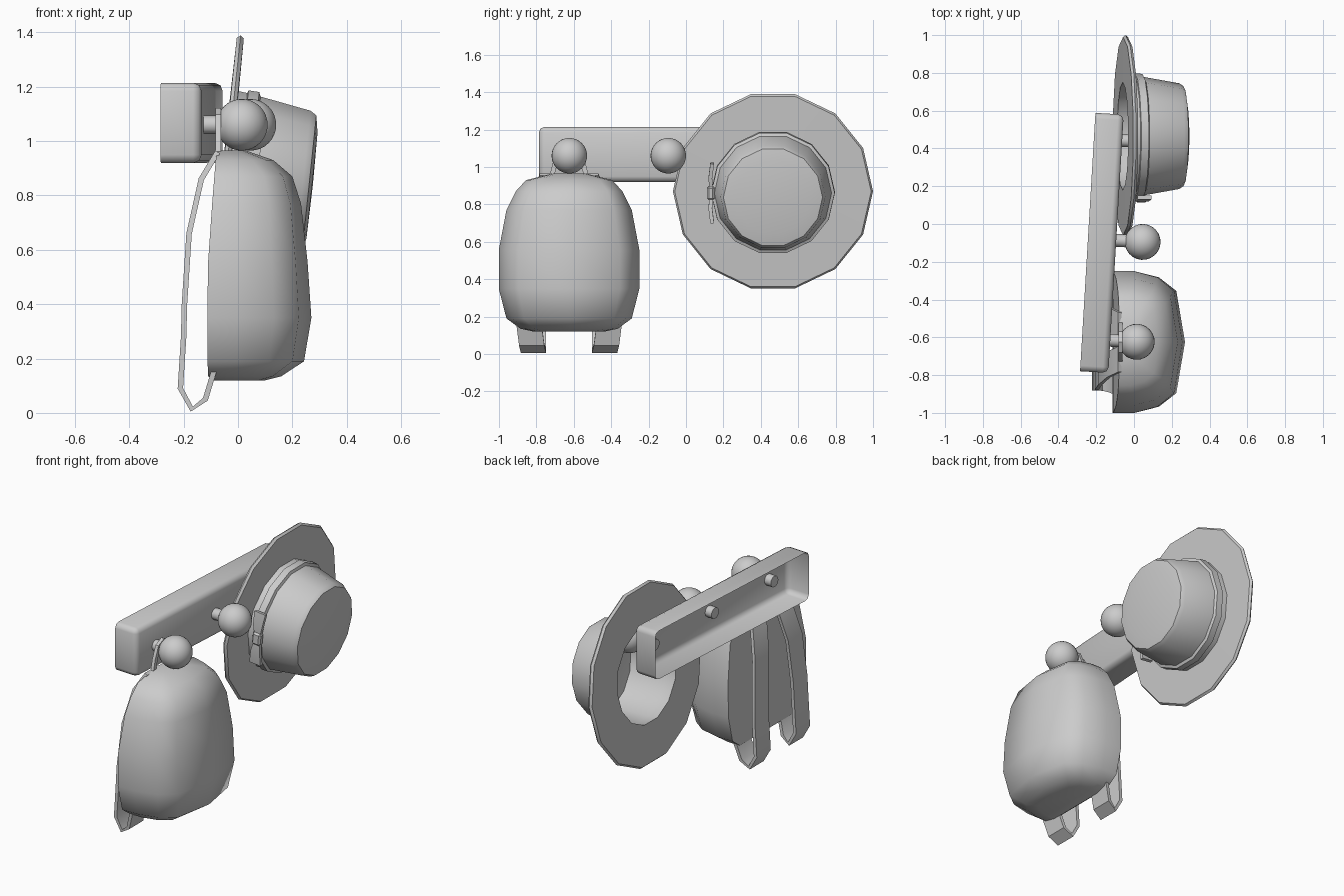
import bpy, bmesh, math
from mathutils import Matrix, Vector

if "Cube" in bpy.data.objects:
    bpy.data.objects.remove(bpy.data.objects["Cube"])


def finish(name, bm, matrix=Matrix(), angle=35):
    bmesh.ops.remove_doubles(bm, verts=bm.verts, dist=1e-4)
    bmesh.ops.recalc_face_normals(bm, faces=bm.faces)
    me = bpy.data.meshes.new(name)
    bm.to_mesh(me)
    bm.free()
    me.transform(matrix)
    for p in me.polygons:
        p.use_smooth = True
    me.set_sharp_from_angle(angle=math.radians(angle))
    ob = bpy.data.objects.new(name, me)
    bpy.context.collection.objects.link(ob)
    return ob


def loft(bm, rings, closed_path=False):
    """Skin a list of closed vertex rings."""
    rows = [[bm.verts.new(p) for p in r] for r in rings]
    n = len(rows[0])
    pairs = list(zip(rows, rows[1:])) + ([(rows[-1], rows[0])] if closed_path else [])
    for a, b in pairs:
        for i in range(n):
            j = (i + 1) % n
            bm.faces.new((a[i], a[j], b[j], b[i]))
    return rows


def lathe(name, profile, matrix, sides=14, closed=False, angle=35):
    """Turn (axial, radius) points around the local x axis."""
    bm = bmesh.new()
    steps = [2 * math.pi * k / sides for k in range(sides)]
    loft(bm, [[(a, r * math.cos(t), r * math.sin(t)) for t in steps]
              for a, r in profile], closed)
    return finish(name, bm, matrix, angle)


def ribbon(name, path, thick):
    """Strap through (x, y, z, width direction, width) points."""
    bm = bmesh.new()
    pts = [Vector(p[:3]) for p in path]
    rings = []
    for i, (p, spec) in enumerate(zip(pts, path)):
        t = (pts[min(i + 1, len(pts) - 1)] - pts[max(i - 1, 0)]).normalized()
        w = Vector(spec[3]) * spec[4] / 2
        n = t.cross(w).normalized() * thick / 2
        rings.append([p + w + n, p - w + n, p - w - n, p + w - n])
    rows = loft(bm, rings)
    bm.faces.new(rows[0])
    bm.faces.new(rows[-1])
    return finish(name, bm)


# Wall rail: bevelled box, open at the back
rail = Matrix.Translation((-0.17, -0.1, 1.067)) @ Matrix.Rotation(math.radians(-3.4), 4, 'Z')
bm = bmesh.new()
bmesh.ops.create_cube(bm, size=1, matrix=Matrix.Diagonal((0.15, 1.37, 0.295, 1)))
back = [f for f in bm.faces if f.calc_center_median().x < -0.07]
bmesh.ops.delete(bm, geom=back, context='FACES_ONLY')
edges = [e for e in bm.edges if not e.is_boundary]
bmesh.ops.bevel(bm, geom=edges, offset=0.03, segments=2, profile=0.5, affect='EDGES')
finish("rail", bm, rail, 50)

# Three pegs with ball ends
for k in (-1, 0, 1):
    place = rail @ Matrix.Translation((0, 0.018 + 0.53 * k, -0.007))
    lathe("peg_stem", [(0.03, 0), (0.03, 0.034), (0.2, 0.034), (0.2, 0)], place, 12)
    bm = bmesh.new()
    bmesh.ops.create_uvsphere(bm, u_segments=24, v_segments=16, radius=0.095)
    finish("peg_ball", bm, place @ Matrix.Translation((0.215, 0, 0)))

# Hat: brim and hollow crown in one turned shell
hat = Matrix.Translation((-0.045, 0.465, 0.87)) @ Matrix.Rotation(math.radians(6), 4, 'Y')
lathe("hat", [(0.322, 0), (0.319, 0.2), (0.308, 0.265), (0.285, 0.28), (0.06, 0.32),
              (0.015, 0.325), (0.013, 0.525), (0, 0.535), (-0.013, 0.525),
              (-0.015, 0.285), (0.05, 0.29), (0.28, 0.265), (0.3, 0)], hat)
lathe("hat_band", [(0.045, 0.315), (0.05, 0.332), (0.09, 0.33), (0.1, 0.305)],
      hat, closed=True)

# Bow on the side of the band: two flared wings and a knot
for side in (-1, 1):
    ribbon("bow_wing", [(0.085, -0.328, 0, (1, 0, 0), 0.03),
                        (0.085, -0.335, side * 0.08, (1, 0, 0), 0.06),
                        (0.085, -0.325, side * 0.16, (1, 0, 0), 0.075)],
           0.02).data.transform(hat)
bm = bmesh.new()
bmesh.ops.create_cube(bm, size=1, matrix=Matrix.Diagonal((0.055, 0.04, 0.075, 1)))
bmesh.ops.bevel(bm, geom=bm.edges[:], offset=0.01, segments=1, affect='EDGES')
finish("bow_knot", bm, hat @ Matrix.Translation((0.085, -0.332, 0)))

# Bag body: horizontal sections (z, half width, back x, front x)
CY = -0.625
half = [(0, 1), (0.29, 1), (0.64, 0.91), (0.88, 0.72), (1, 0)]
section = half + [(t, -w) for t, w in half[-2::-1]]
levels = [(0.12, 0.19, -0.09, 0.1), (0.135, 0.26, -0.11, 0.16), (0.19, 0.335, -0.112, 0.243),
          (0.35, 0.376, -0.113, 0.27), (0.555, 0.376, -0.11, 0.256),
          (0.77, 0.335, -0.095, 0.232), (0.87, 0.285, -0.087, 0.2),
          (0.93, 0.23, -0.082, 0.13), (0.965, 0.09, -0.077, 0.03)]
bm = bmesh.new()
rows = loft(bm, [[(xb + t * (xf - xb), CY + w * hw, z) for t, w in section]
                 for z, hw, xb, xf in levels])
bm.faces.new(rows[0])
bm.faces.new(rows[-1])
finish("bag_body", bm, angle=50)

# Shoulder straps, mirrored (x, z, sideways offset)
strap = [(-0.075, 0.96, 0.09), (-0.135, 0.86, 0.12), (-0.18, 0.66, 0.16),
         (-0.197, 0.4, 0.185), (-0.2, 0.28, 0.19), (-0.212, 0.09, 0.19),
         (-0.17, 0.014, 0.19), (-0.12, 0.05, 0.2), (-0.085, 0.165, 0.215)]
for side in (-1, 1):
    ribbon("bag_strap", [(x, CY + side * o, z, (0, 1, 0), 0.135) for x, z, o in strap], 0.02)

# Hanging loop over the peg
loop = [(-0.1, 0.92), (-0.075, 1.02), (-0.045, 1.09), (0, 1.11),
        (0.045, 1.09), (0.075, 1.02), (0.1, 0.92)]
ribbon("bag_loop", [(-0.072, CY + y, z, (1, 0, 0), 0.02) for y, z in loop], 0.025)
